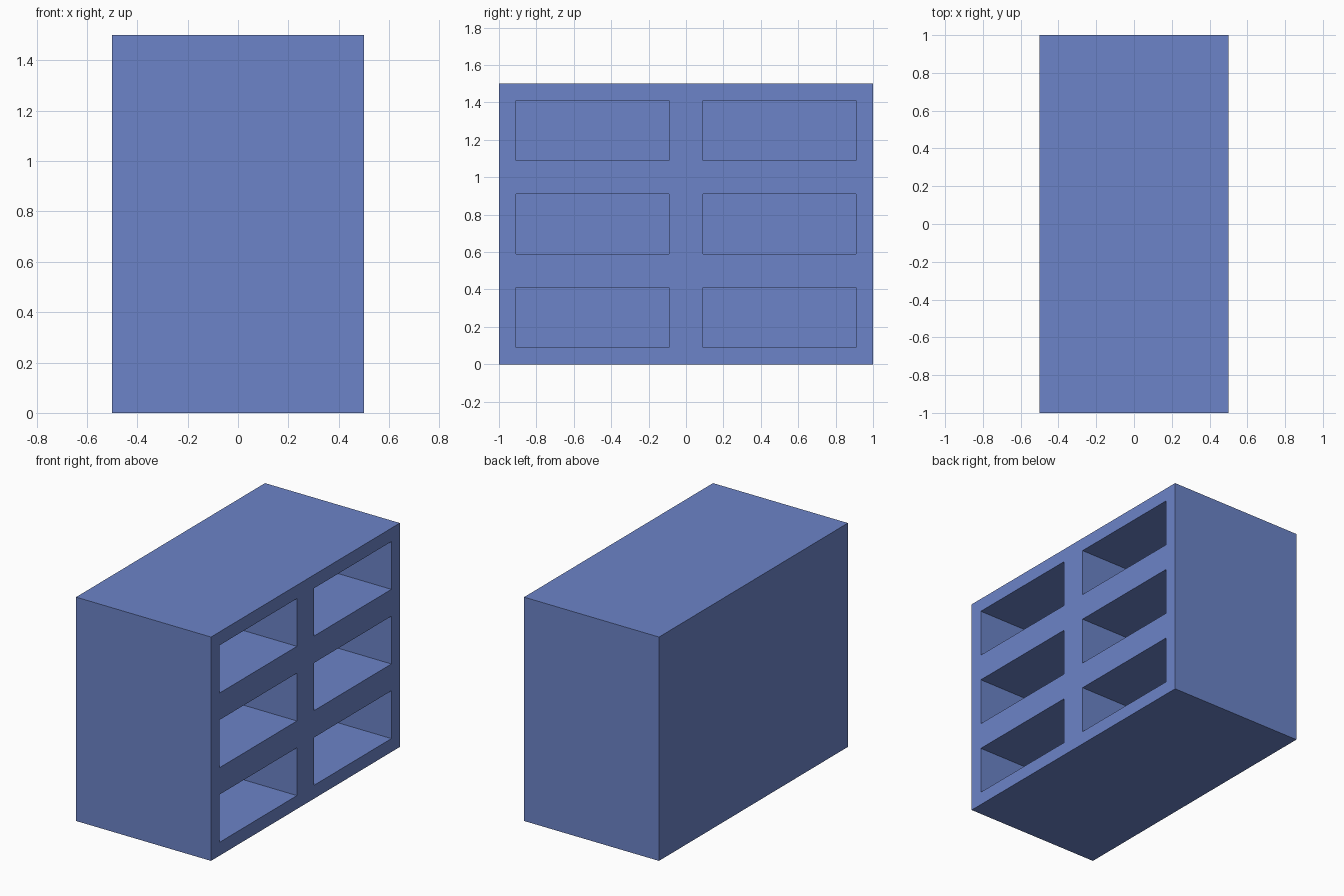
import bpy
import bmesh
from mathutils import Vector

cube = bpy.data.objects.get("Cube")
if cube:
    bpy.data.objects.remove(cube, do_unlink=True)

SIZE = Vector((1, 2, 1.5))
COLUMNS, ROWS = 2, 3
BOARD = 0.09  # thickness of the boards around each compartment


def make_material(name, colour):
    mat = bpy.data.materials.new(name)
    mat.use_nodes = True
    mat.diffuse_color = colour
    mat.node_tree.nodes["Principled BSDF"].inputs["Base Color"].default_value = colour
    return mat


# Solid cabinet block standing on the ground
bm = bmesh.new()
bmesh.ops.create_cube(bm, size=1)
bmesh.ops.scale(bm, vec=SIZE, verts=bm.verts)
bmesh.ops.translate(bm, vec=(0, 0, SIZE.z / 2), verts=bm.verts)


def slice_block(point, normal):
    bmesh.ops.bisect_plane(bm, geom=bm.verts[:] + bm.edges[:] + bm.faces[:],
                           plane_co=point, plane_no=normal)


# Divide the block into equal cells
for i in range(1, COLUMNS):
    slice_block((0, SIZE.y * (i / COLUMNS - 0.5), 0), (0, 1, 0))
for i in range(1, ROWS):
    slice_block((0, 0, SIZE.z * i / ROWS), (0, 0, 1))

# Sink an open compartment into every cell of the +x side
bm.normal_update()
cells = [f for f in bm.faces if f.normal.x > 0.9]
bmesh.ops.inset_individual(bm, faces=cells, thickness=BOARD, use_even_offset=True)
backs = bmesh.ops.extrude_discrete_faces(bm, faces=cells)["faces"]
for face in backs:
    bmesh.ops.translate(bm, vec=(BOARD - SIZE.x, 0, 0), verts=face.verts)
bm.normal_update()

mesh = bpy.data.meshes.new("shelf_cabinet")
bm.to_mesh(mesh)
bm.free()
mesh.materials.append(make_material("soft blue", (0.15, 0.23, 0.58, 1)))
cabinet = bpy.data.objects.new("shelf_cabinet", mesh)
bpy.context.collection.objects.link(cabinet)
